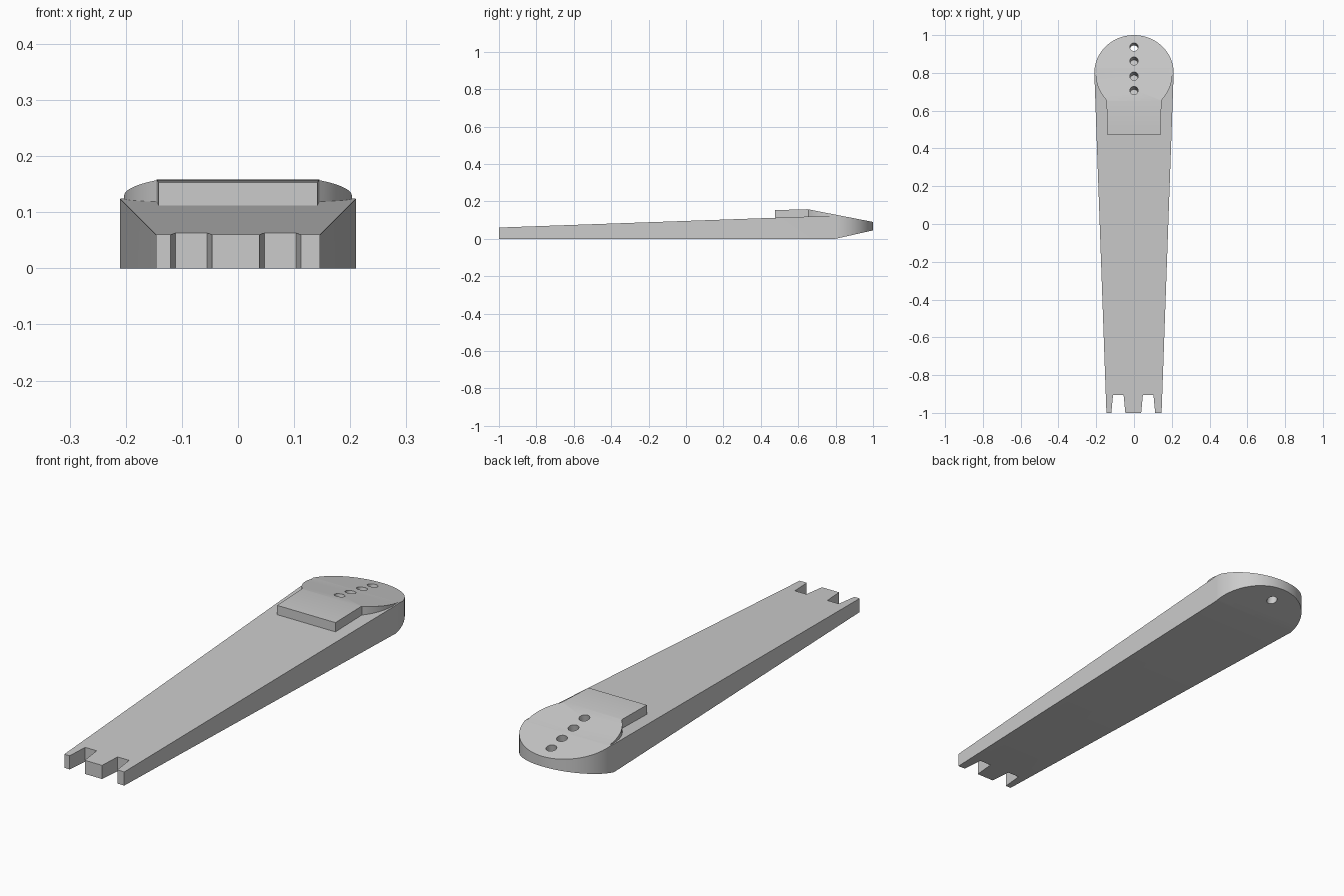
import bpy, bmesh, math
from mathutils import Vector, Matrix

if "Cube" in bpy.data.objects:
    bpy.data.objects.remove(bpy.data.objects["Cube"])

grey = bpy.data.materials.new("light grey")
grey.diffuse_color = (0.6, 0.6, 0.6, 1)
grey.use_nodes = True
grey.node_tree.nodes["Principled BSDF"].inputs["Base Color"].default_value = grey.diffuse_color


def prism(name, points, offset):
    """Closed prism: a flat outline of 3D points pushed along an offset."""
    bm = bmesh.new()
    face = bm.faces.new([bm.verts.new(p) for p in points])
    new = bmesh.ops.extrude_face_region(bm, geom=[face])["geom"]
    moved = [v for v in new if isinstance(v, bmesh.types.BMVert)]
    bmesh.ops.translate(bm, verts=moved, vec=offset)
    bmesh.ops.recalc_face_normals(bm, faces=bm.faces)
    return finish(name, bm)


def finish(name, bm):
    mesh = bpy.data.meshes.new(name)
    bm.to_mesh(mesh)
    bm.free()
    mesh.materials.append(grey)
    obj = bpy.data.objects.new(name, mesh)
    bpy.context.collection.objects.link(obj)
    return obj


def activate(obj):
    bpy.ops.object.select_all(action='DESELECT')
    obj.select_set(True)
    bpy.context.view_layer.objects.active = obj


def boolean(obj, tool, operation):
    mod = obj.modifiers.new(operation, 'BOOLEAN')
    mod.operation, mod.solver, mod.object = operation, 'EXACT', tool
    activate(obj)
    bpy.ops.object.modifier_apply(modifier=mod.name)
    bpy.data.objects.remove(tool)


def shaped(name, plan, side):
    """Plan outline (x, y) crossed with a side profile (y, z)."""
    obj = prism(name, [(x, y, -0.1) for x, y in plan], (0, 0, 0.5))
    tool = prism("profile", [(-0.5, y, z) for y, z in side], (1, 0, 0))
    boolean(obj, tool, 'INTERSECT')
    return obj


# tapered arm: notched narrow end, rounded wide end
plan = [(-0.146, -1)]
for c in (-0.083, 0.075):
    plan += [(c - 0.037, -1), (c - 0.028, -0.905),
             (c + 0.028, -0.905), (c + 0.037, -1)]
plan.append((0.146, -1))
N = 48
plan += [(0.21 * math.cos(math.pi * i / N), 0.8 + 0.2 * math.sin(math.pi * i / N))
         for i in range(N + 1)]
arm = shaped("arm", plan, [(-1.1, 0), (0.8, 0), (1.1, 0.0675), (1.1, 0.0705),
                           (0.822, 0.1245), (-1.1, 0.0565)])

# raised pad with rounded shoulders, blending into the sloped head
right = [(0.142, 0.475)]
for i in range(17):
    a = math.radians(-44.4 + i * 54.4 / 16)
    right.append((0.203 * math.cos(a), 0.797 + 0.203 * math.sin(a)))
pad_plan = right + [(-x, y) for x, y in reversed(right)]
pad = shaped("raised_pad", pad_plan, [(0.4, 0.1), (0.8, 0.1), (0.822, 0.1245),
                                      (0.65, 0.158), (0.4, 0.151)])
boolean(arm, pad, 'UNION')

# row of holes drilled square to the sloped head
normal = Vector((0, 0.191, 0.982)).normalized()
turn = normal.to_track_quat('Z', 'Y').to_matrix().to_4x4()
for y in (0.707, 0.783, 0.863, 0.937):
    top = Vector((0, y, 0.158 - (y - 0.65) * 0.195))
    bm = bmesh.new()
    bmesh.ops.create_cone(bm, cap_ends=True, segments=24, radius1=0.022,
                          radius2=0.022, depth=0.135,
                          matrix=Matrix.Translation(top - normal * 0.0175) @ turn)
    boolean(arm, finish("hole", bm), 'DIFFERENCE')

activate(arm)
bpy.ops.object.shade_smooth_by_angle(angle=math.radians(25))
